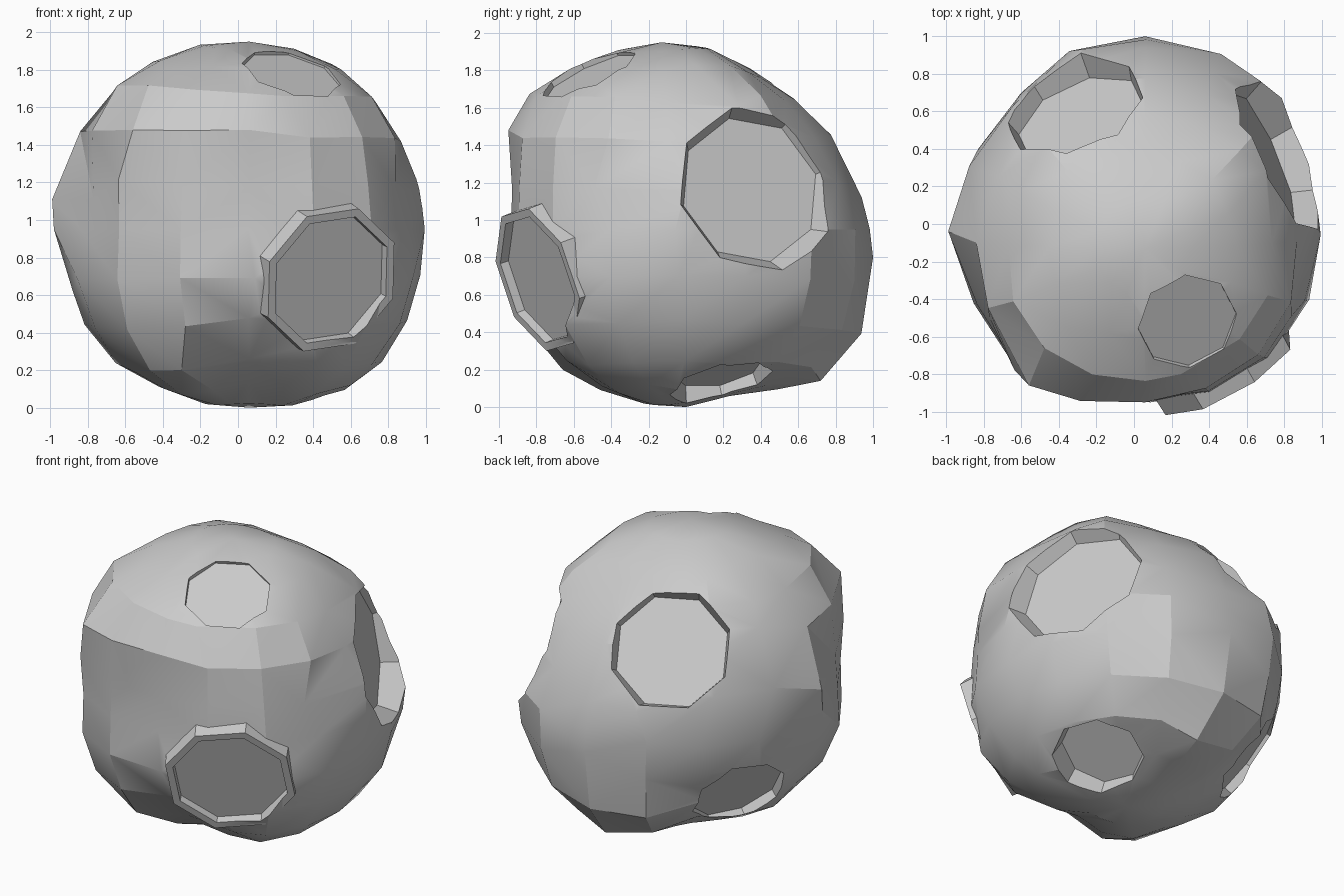
import bpy, bmesh
from math import radians, pi, exp
from mathutils import Vector, Matrix

if "Cube" in bpy.data.objects:
    bpy.data.objects.remove(bpy.data.objects["Cube"])

MID = Vector((0, 0, 0.96))

# Landmarks on the lumpy rock surface
MARKS = [(.06,-.13,1.96), (.06,-.95,1.49), (-.56,-.86,1.49), (-.99,-.04,1.12), (.06,1,.81),
         (.69,.77,.77), (.98,.13,.84), (.97,0,1.18), (.80,-.03,1.54), (.70,.28,1.62),
         (.84,-.49,1.18), (.77,-.55,1.48), (.06,-.93,1.18), (-.44,-.88,1.12), (-.45,-.89,.85),
         (-.30,-.66,.21), (.06,-.62,.27), (.06,0,.01), (.60,-.2,.13), (.1,.72,.15),
         (.1,.97,.57), (.06,.94,1.13), (.2,.71,1.51), (-.88,-.1,.63), (-.77,-.15,.38),
         (-.55,-.2,.2), (-.77,-.5,1.12), (-.78,-.54,.6), (-.83,.4,.9), (-.6,.7,.9),
         (-.28,.93,1.15), (-.35,.28,1.82), (-.72,.25,1.58), (.5,.05,1.84), (.25,-.25,1.91),
         (.54,-.5,1.75), (-.36,-.55,1.80), (.87,-.53,.69), (.7,.5,.35), (.06,.4,1.77),
         (.05,-.5,1.87), (.25,-.8,1.67), (.09,-.95,.7), (.42,-.64,.26), (.53,-.84,1.14),
         (.2,.45,.13), (-.2,.4,.15)]
SAMPLES = [((Vector(p) - MID).normalized(), (Vector(p) - MID).length) for p in MARKS]
offsets = [r for _, r in SAMPLES]

# Craters: floor centre, outward normal, floor radius, flare, turn in degrees
CRATERS = [((.48,-.765,.70), (.48,-.83,-.29), .36, 1.02, 8),
           ((.69,.34,1.17), (.90,.38,.20), .40, 1.2, -10),
           ((.28,-.51,1.77), (.22,-.42,.88), .27, 1.02, 0),
           ((-.28,.55,1.41), (-.36,.75,.57), .36, 1.1, 0),
           ((.39,.17,.24), (.43,.18,-.85), .26, 1.1, 0),
           ((-.61,.33,.49), (-.68,.37,-.56), .30, 1.06, 0)]


def radius(d):
    total = weight = 0
    for (n, _), r in zip(SAMPLES, offsets):
        w = exp(-(d - n).length_squared / .1) + 1e-6
        total += w * r
        weight += w
    return total / weight


# Refine the blend so it passes near every landmark
for _ in range(8):
    errors = [r - radius(n) for n, r in SAMPLES]
    offsets = [o + e for o, e in zip(offsets, errors)]


def octagon(name, centre, normal, r1, r2, low, high, turn=0):
    """Eight-sided plug along the normal, with a flat side facing up."""
    z = Vector(normal).normalized()
    x = Vector((0, 0, 1)).cross(z).normalized()
    y = z.cross(x)
    rot = Matrix((x, y, z)).transposed().to_4x4()
    bm = bmesh.new()
    bmesh.ops.create_cone(bm, cap_ends=True, segments=8, radius1=r1, radius2=r2, depth=high - low)
    m = (Matrix.Translation(Vector(centre)) @ rot @ Matrix.Translation((0, 0, (low + high) / 2))
         @ Matrix.Rotation(pi / 8 + radians(turn), 4, 'Z'))
    bm.transform(m)
    me = bpy.data.meshes.new(name)
    bm.to_mesh(me)
    bm.free()
    ob = bpy.data.objects.new(name, me)
    bpy.context.collection.objects.link(ob)
    ob.hide_render = True
    return ob


# Lumpy rock body, with the nearest corners pulled onto the landmarks
bm = bmesh.new()
bmesh.ops.create_uvsphere(bm, u_segments=16, v_segments=12, radius=1)
for v in bm.verts:
    d = (v.co + Vector((.06, -.06 - .07 * v.co.z, 0))).normalized()
    v.co = MID + d * radius(d)
for p in MARKS:
    near = min(bm.verts, key=lambda v: (v.co - Vector(p)).length)
    if (near.co - Vector(p)).length < .13:
        near.co = p
bmesh.ops.recalc_face_normals(bm, faces=bm.faces[:])
bmesh.ops.triangulate(bm, faces=bm.faces[:])
mesh = bpy.data.meshes.new("rock")
bm.to_mesh(mesh)
bm.free()
rock = bpy.data.objects.new("rock", mesh)
bpy.context.collection.objects.link(rock)
helpers = []


def combine(tool, operation):
    mod = rock.modifiers.new(tool.name, 'BOOLEAN')
    mod.operation = operation
    mod.solver = 'EXACT'
    mod.object = tool
    helpers.append(tool)


# Raised rim on the front crater
c, n, r, flare, turn = CRATERS[0]
combine(octagon("front_rim", c, n, r + .055, r + .05, -.1, .035, turn), 'UNION')

# Carve the flat-floored craters
for i, (c, n, r, flare, turn) in enumerate(CRATERS):
    top = 1 + (flare - 1) * 3
    combine(octagon(f"crater_cutter_{i}", c, n, r, r * top, -.015 if i == 0 else 0, .4, turn), 'DIFFERENCE')

# Bake the carving and drop the cutters
dg = bpy.context.evaluated_depsgraph_get()
baked = bpy.data.meshes.new_from_object(rock.evaluated_get(dg))
rock.modifiers.clear()
rock.data = baked
for h in helpers:
    bpy.data.objects.remove(h)

# Rest on the ground
low = min(v.co.z for v in baked.vertices)
for v in baked.vertices:
    v.co.z -= low

bpy.context.view_layer.objects.active = rock
rock.select_set(True)
bpy.ops.object.shade_smooth_by_angle(angle=radians(20))
